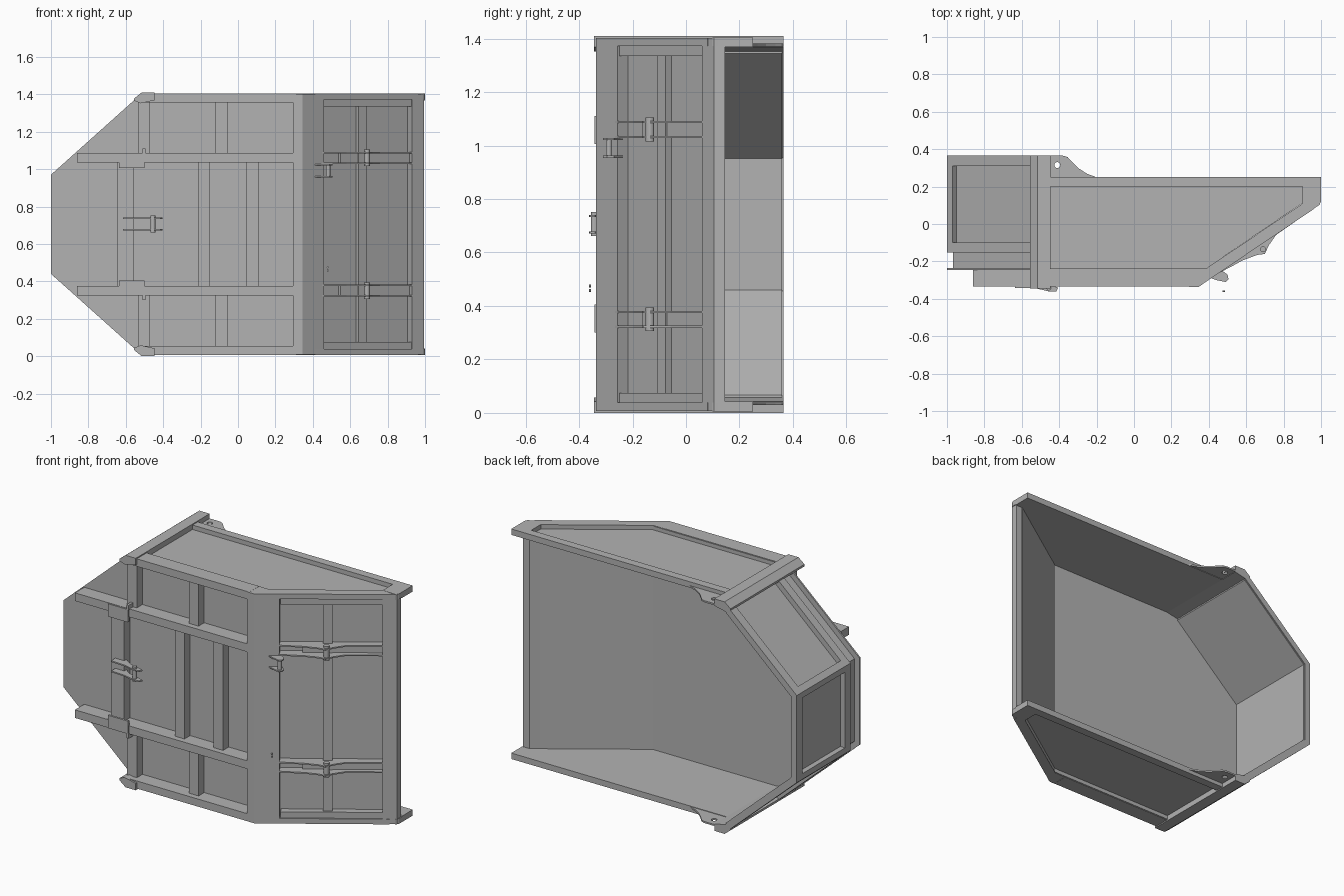
import bpy, bmesh, math
from mathutils import Vector

if "Cube" in bpy.data.objects:
    bpy.data.objects.remove(bpy.data.objects["Cube"], do_unlink=True)

MID = 0.705                      # height of the symmetry plane
steel = bpy.data.materials.new("grey_steel")
steel.use_nodes = True
GREY = (0.45, 0.45, 0.45, 1)
steel.diffuse_color = GREY
steel.node_tree.nodes["Principled BSDF"].inputs["Base Color"].default_value = GREY


def extrude(name, pts, lo, hi, axis="z", mirror=True):
    """Extrude a profile along z (xy points) or y (xz points), optionally mirrored in height."""
    bm = bmesh.new()
    for flip in ((False, True) if mirror else (False,)):
        rings = []
        for h in (lo, hi):
            ring = []
            for a, b in pts:
                x, y, z = (a, b, h) if axis == "z" else (a, h, b)
                ring.append(bm.verts.new((x, y, 2 * MID - z if flip else z)))
            rings.append(ring)
        n = len(pts)
        bm.faces.new(rings[0])
        bm.faces.new(rings[1])
        for i in range(n):
            j = (i + 1) % n
            bm.faces.new((rings[0][i], rings[0][j], rings[1][j], rings[1][i]))
    bmesh.ops.recalc_face_normals(bm, faces=bm.faces)
    me = bpy.data.meshes.new(name)
    bm.to_mesh(me)
    bm.free()
    me.materials.append(steel)
    ob = bpy.data.objects.new(name, me)
    bpy.context.scene.collection.objects.link(ob)
    return ob


def rect(x0, x1, y0, y1):
    return [(x0, y0), (x1, y0), (x1, y1), (x0, y1)]


def disc(x, y, r, n=16):
    return [(x + r * math.cos(2 * math.pi * i / n), y + r * math.sin(2 * math.pi * i / n)) for i in range(n)]


# Sloped tail floor: s runs along the slope, d outwards from it
KNEE = Vector((0.383, -0.24))
ALONG = Vector((0.829, 0.559))
OUT = Vector((0.559, -0.829))


def slope(s0, s1, d0, d1):
    return [tuple(KNEE + ALONG * s + OUT * d) for s, d in ((s0, d0), (s1, d0), (s1, d1), (s0, d1))]


# Headboard outline, offset inwards by d
def head_path(d, end=-0.52):
    k = 0.896
    drop = d * math.sqrt(1 + k * k)
    line = lambda x: 0.97 + k * (x + 1) - drop
    top = [(-1 + d, line(-1 + d)), (end, line(end))]
    return [(x, 2 * MID - z) for x, z in reversed(top)] + top


def head_band(name, d0, d1, y0, y1):
    extrude(name, head_path(d0) + head_path(d1)[::-1], y0, y1, "y", False)


# Floor
extrude("floor_plate", head_path(0) + [(0.388, 1.4), (0.388, 2 * MID - 1.4)], -0.246, -0.236, "y", False)
extrude("sloped_floor", slope(0, 0.69, 0, 0.01), 0.02, 1.39, mirror=False)

# Headboard with rim, lower rail and corner posts
head_band("headboard_panel", 0.032, 0.042, -0.24, 0.36)
head_band("headboard_top_rail", 0, 0.036, 0.31, 0.365)
head_band("headboard_lower_rail", 0, 0.036, -0.152, -0.1)
extrude("headboard_corner_post", [(-1, 0.97), (-0.97, 0.997), (-0.946, 0.97), (-0.964, 0.952),
                                  (-0.964, 0.935), (-1, 0.935)], -0.1, 0.31, "y")

# Side walls and their rims
extrude("side_panel", [(-0.53, -0.24), (0.383, -0.24), (0.95, 0.145), (1, 0.145), (1, 0.25), (-0.53, 0.25)],
        1.368, 1.377)
extrude("side_top_rail", rect(-0.45, 1, 0.2, 0.25), 1.372, 1.404)
extrude("side_tail_block", [(0.9, 0.2), (0.9, 0.105), (0.99, 0.1), (1, 0.12), (1, 0.2)], 1.372, 1.404)
extrude("side_slope_rail", slope(0, 0.66, 0, 0.058), 1.372, 1.403)
extrude("side_bottom_rail", rect(-0.52, 0.31, -0.335, -0.24), 1.357, 1.403)
extrude("side_post", [(-0.555, 1.365), (-0.555, 1.378), (-0.515, 1.41), (-0.446, 1.41),
                      (-0.446, 1.368), (-0.52, 1.352)], -0.345, 0.365, "y")

# Lifting ears with a drilled hole
ear = extrude("lifting_ear", [(-0.5, 0.24), (-0.2, 0.24), (-0.2, 0.25), (-0.25, 0.268), (-0.3, 0.3), (-0.335, 0.335),
                              (-0.355, 0.358), (-0.38, 0.365), (-0.5, 0.365)], 1.371, 1.381)
cutter = extrude("ear_cutter", disc(-0.41, 0.315, 0.016), -0.1, 1.5, mirror=False)
cutter.hide_render = True
mod = ear.modifiers.new("hole", "BOOLEAN")
mod.operation = "DIFFERENCE"
mod.object = cutter
bpy.context.view_layer.objects.active = ear
bpy.ops.object.modifier_apply(modifier="hole")
bpy.data.objects.remove(cutter, do_unlink=True)

# Underframe: long rails and cross members
extrude("frame_rail", rect(-0.862, 0.305, -0.335, -0.24), 1.036, 1.085)
for i, x in enumerate((-0.535, -0.12)):
    extrude(f"outer_cross_member_{i + 1}", rect(x, x + 0.065, -0.3, -0.24), 1.08, 1.36)
for i, (x, w) in enumerate(((-0.645, 0.09), (-0.215, 0.065), (0.045, 0.065))):
    extrude(f"inner_cross_member_{i + 1}", rect(x, x + w, -0.3, -0.24), 0.37, 1.04, mirror=False)
extrude("rail_pad", rect(-0.635, -0.5, -0.343, -0.33), 1.005, 1.083)
extrude("rail_clip", rect(-0.51, -0.495, -0.343, -0.27), 1.08, 1.11)

# Knee beam, tail beam and the sloped frame
extrude("knee_beam", [(0.295, -0.24), (0.295, -0.337), (0.345, -0.337), (0.46, -0.257), (0.428, -0.209),
                      (0.383, -0.24)], 0.008, 1.402, mirror=False)
extrude("tail_beam", [(0.93, 0.06), (0.995, 0.105), (0.995, 0.145), (0.95, 0.145), (0.9, 0.11)],
        0.008, 1.402, mirror=False)
extrude("slope_edge_rail", slope(0.06, 0.65, 0.005, 0.05), 1.335, 1.4)
extrude("slope_rib", slope(0.292, 0.346, 0.005, 0.036), 0.07, 1.34, mirror=False)

# Tail hinges: channel, two shaped cheeks and a pin
HINGE = 1.06
cheek = [(0.41, -0.285), (0.52, -0.228), (0.58, -0.195), (0.66, -0.165), (0.7, -0.16), (0.72, -0.115), (0.76, -0.058),
         (0.93, 0.06), (0.9, 0.1), (0.41, -0.225)]
extrude("hinge_channel", slope(0.18, 0.65, 0.005, 0.03), HINGE - 0.024, HINGE + 0.024)
for side, z in (("lower", HINGE - 0.028), ("upper", HINGE + 0.028)):
    extrude(f"hinge_cheek_{side}", cheek, z - 0.004, z + 0.004)
extrude("hinge_pin", disc(0.69, -0.135, 0.016), HINGE - 0.044, HINGE + 0.044)

# Small clevis beside the upper hinge
clevis = [(0.4, -0.285), (0.44, -0.3), (0.49, -0.31), (0.505, -0.295), (0.5, -0.27), (0.45, -0.235), (0.4, -0.255)]
for i, z in enumerate((0.958, 1.024)):
    extrude(f"clevis_plate_{i + 1}", clevis, z - 0.004, z + 0.004, mirror=False)
extrude("clevis_pin", disc(0.482, -0.288, 0.012), 0.96, 1.025, mirror=False)

# Front latch bracket between the frame rails
latch = [(-0.615, -0.28), (-0.615, -0.34), (-0.52, -0.345), (-0.45, -0.362), (-0.415, -0.36), (-0.405, -0.34),
         (-0.45, -0.325), (-0.51, -0.31), (-0.555, -0.28)]
for i, z in enumerate((0.675, 0.737)):
    extrude(f"latch_plate_{i + 1}", latch, z - 0.004, z + 0.004, mirror=False)
extrude("latch_pin", disc(-0.455, -0.342, 0.013), 0.662, 0.752, mirror=False)

# Loose bolts by the knee
for i, z in enumerate((0.458, 0.475)):
    extrude(f"bolt_{i + 1}", disc(0.48, z, 0.006, 8), -0.363, -0.356, "y", False)
